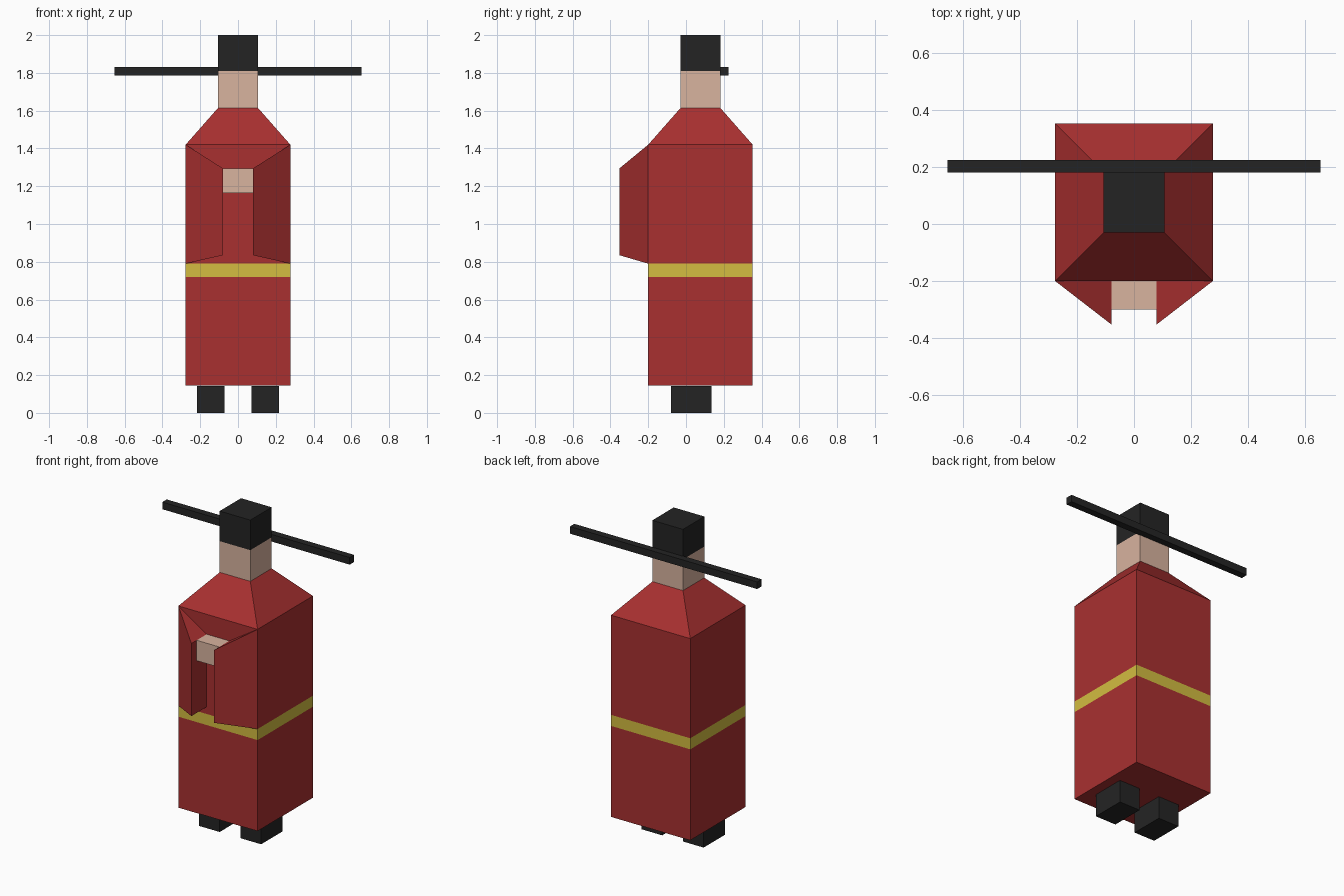
import bpy

if "Cube" in bpy.data.objects:
    bpy.data.objects.remove(bpy.data.objects["Cube"])


def srgb(r, g, b):
    """8-bit sRGB to linear RGBA."""
    def lin(c):
        c /= 255
        return c / 12.92 if c <= 0.04045 else ((c + 0.055) / 1.055) ** 2.4
    return (lin(r), lin(g), lin(b), 1)


def material(name, rgb):
    m = bpy.data.materials.new(name)
    m.diffuse_color = srgb(*rgb)
    m.use_nodes = True
    m.node_tree.nodes["Principled BSDF"].inputs["Base Color"].default_value = m.diffuse_color
    return m


red = material("red_cloth", (169, 48, 48))
yellow = material("yellow_belt", (211, 188, 65))
skin = material("skin", (216, 179, 159))
black = material("black", (36, 36, 36))


def build(name, verts, faces, mats):
    me = bpy.data.meshes.new(name)
    me.from_pydata(verts, [], faces)
    for m in mats:
        me.materials.append(m)
    ob = bpy.data.objects.new(name, me)
    bpy.context.collection.objects.link(ob)
    return ob


def stack(name, rings, mats, pick=lambda z: 0):
    """Closed solid from rectangles (x0, x1, y0, y1, z); pick gives a material by height."""
    verts, faces = [], []
    for x0, x1, y0, y1, z in rings:
        verts += [(x0, y0, z), (x1, y0, z), (x1, y1, z), (x0, y1, z)]
    for k in range(len(rings) - 1):
        for i in range(4):
            a, b = 4 * k + i, 4 * k + (i + 1) % 4
            faces.append((a, b, b + 4, a + 4))
    n = len(verts)
    faces += [(3, 2, 1, 0), (n - 4, n - 3, n - 2, n - 1)]
    ob = stack_ob = build(name, verts, faces, mats)
    for p in ob.data.polygons:
        p.material_index = pick(p.center.z)
    return stack_ob


def box(name, x0, x1, y0, y1, z0, z1, mat):
    return stack(name, [(x0, x1, y0, y1, z0), (x0, x1, y0, y1, z1)], [mat])


W, FRONT, BACK = 0.277, -0.2, 0.353
HX, HY0, HY1 = 0.107, -0.03, 0.183

# Robe with flush belt band and sloping shoulders
stack("robe",
      [(-W, W, FRONT, BACK, z) for z in (0.145, 0.72, 0.79, 1.42)]
      + [(-HX, HX, HY0, HY1, 1.613)],
      [red, yellow], lambda z: 1 if 0.72 < z < 0.79 else 0)

# Head: skin below, hair above
stack("head", [(-HX, HX, HY0, HY1, z) for z in (1.613, 1.81, 2.0)],
      [skin, black], lambda z: 1 if z > 1.81 else 0)

# Long bar behind the head
box("head_bar", -0.655, 0.655, 0.18, 0.224, 1.785, 1.83, black)

# Folded hands between the sleeves
box("hands", -0.079, 0.079, -0.30, FRONT, 1.165, 1.294, skin)

# Mirrored sleeves (tapered wedges) and feet
for side, s in (("left", -1), ("right", 1)):
    verts = [(s * W, FRONT, 0.79), (s * 0.079, -0.353, 0.835), (s * 0.079, FRONT, 0.835),
             (s * W, FRONT, 1.42), (s * 0.079, -0.353, 1.294), (s * 0.079, FRONT, 1.294)]
    faces = [(0, 1, 2), (3, 5, 4), (0, 3, 4, 1), (1, 4, 5, 2), (2, 5, 3, 0)]
    if s < 0:
        faces = [f[::-1] for f in faces]
    # wedge faces above wind outwards for the left once flipped
    build(side + "_sleeve", verts, [f[::-1] for f in faces], [red])
    x0, x1 = sorted((s * 0.072, s * 0.218))
    box(side + "_foot", x0, x1, -0.08, 0.135, 0, 0.143, black)
